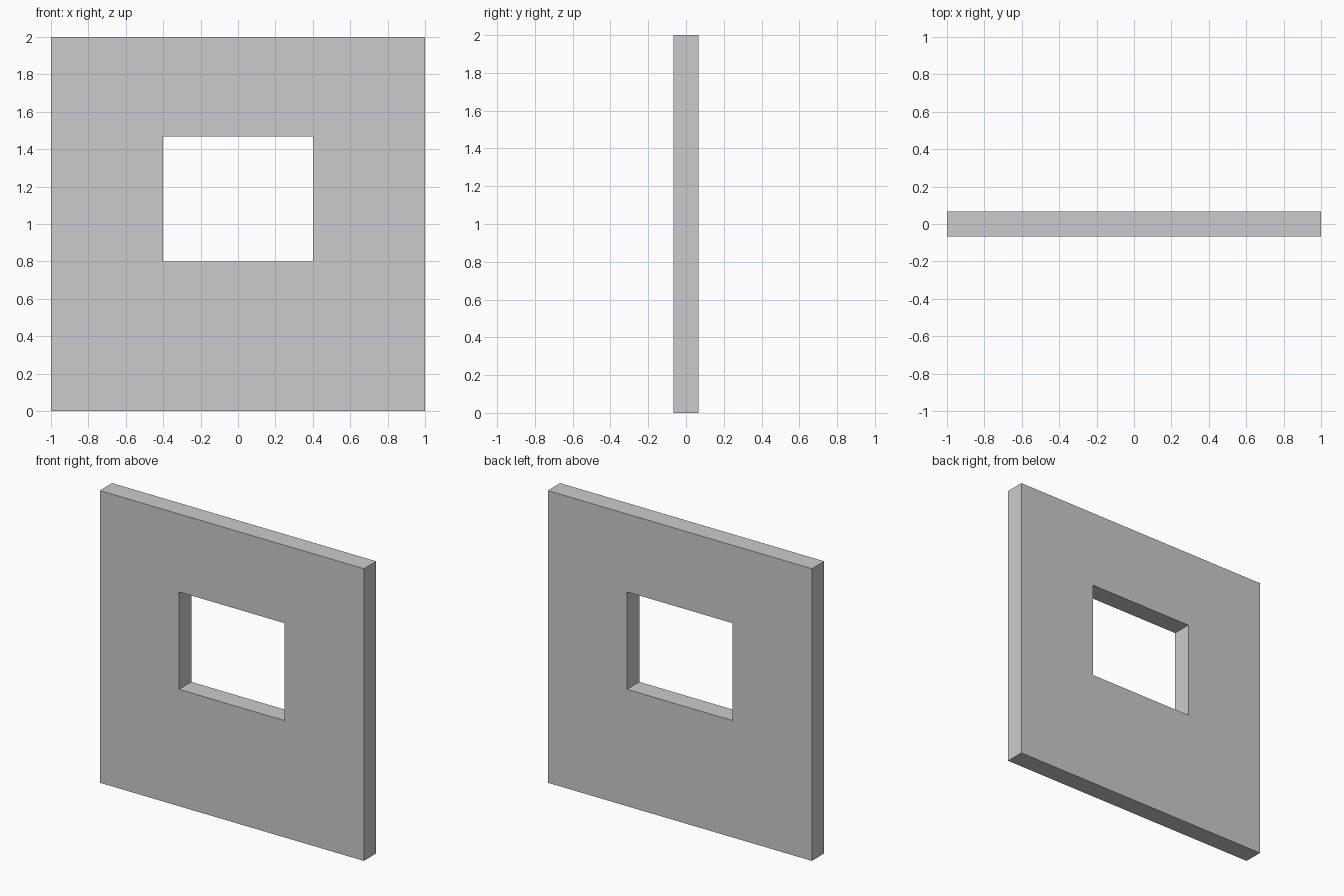
import bpy
import bmesh

if "Cube" in bpy.data.objects:
    bpy.data.objects.remove(bpy.data.objects["Cube"])

WIDTH, HEIGHT, THICK = 2.0, 2.0, 0.1333
OPEN_HALF, SILL, HEAD = 0.4, 0.8, 1.4667


def rectangle(bm, half, low, high):
    """Corner loop on the front plane, anticlockwise seen from -y."""
    corners = [(-half, low), (half, low), (half, high), (-half, high)]
    return [bm.verts.new((x, -THICK / 2, z)) for x, z in corners]


bm = bmesh.new()

# Front face: a frame of four quads around the window opening
outer = rectangle(bm, WIDTH / 2, 0, HEIGHT)
inner = rectangle(bm, OPEN_HALF, SILL, HEAD)
front = []
for i in range(4):
    j = (i + 1) % 4
    front.append(bm.faces.new((outer[i], outer[j], inner[j], inner[i])))

# Thickness: extrude to the back, keeping the front faces
result = bmesh.ops.extrude_face_region(bm, geom=front, use_keep_orig=True)
back = [g for g in result["geom"] if isinstance(g, bmesh.types.BMVert)]
bmesh.ops.translate(bm, verts=back, vec=(0, THICK, 0))
bmesh.ops.recalc_face_normals(bm, faces=bm.faces)

# Wall with window opening
mesh = bpy.data.meshes.new("wall_with_window_opening")
bm.to_mesh(mesh)
bm.free()
wall = bpy.data.objects.new("wall_with_window_opening", mesh)
bpy.context.collection.objects.link(wall)
